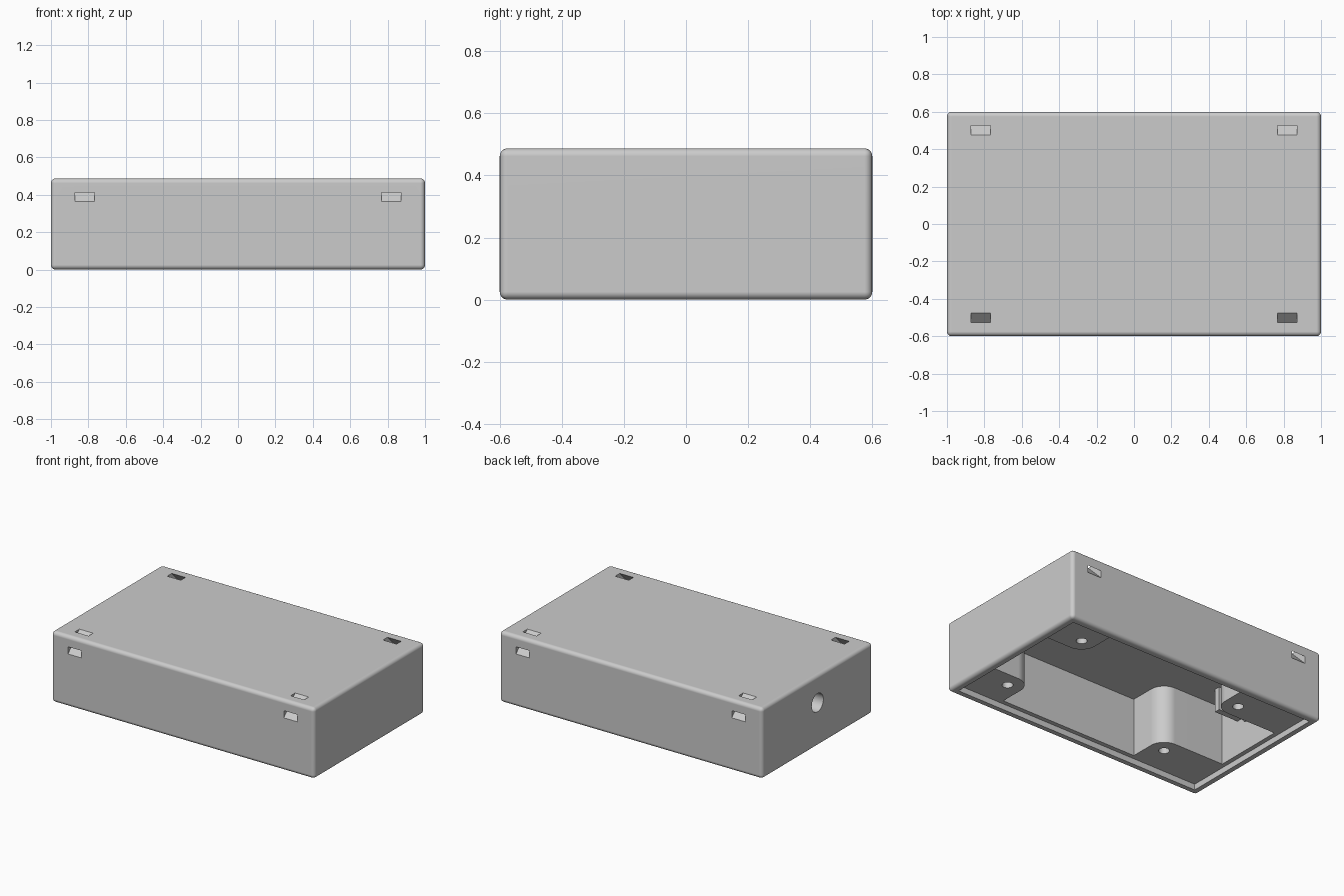
import bpy, bmesh, math
from mathutils import Matrix

cube = bpy.data.objects.get("Cube")
if cube:
    bpy.data.objects.remove(cube, do_unlink=True)

HEIGHT, CEILING, LEDGE = 0.487, 0.44, 0.04
POST_Y, POST_R = 0.355, 0.105
POST_X = {1: 0.72, -1: -0.54}

grey = bpy.data.materials.new("light_grey")
grey.use_nodes = True
grey.diffuse_color = (0.6, 0.6, 0.6, 1)
grey.node_tree.nodes["Principled BSDF"].inputs["Base Color"].default_value = (0.6, 0.6, 0.6, 1)


def make(name, bm):
    bmesh.ops.recalc_face_normals(bm, faces=bm.faces)
    mesh = bpy.data.meshes.new(name)
    bm.to_mesh(mesh)
    bm.free()
    mesh.materials.append(grey)
    obj = bpy.data.objects.new(name, mesh)
    bpy.context.collection.objects.link(obj)
    return obj


def box(name, center, size, tilt=0.0, bevel=0.0):
    bm = bmesh.new()
    matrix = Matrix.Translation(center) @ Matrix.Rotation(tilt, 4, 'X') @ Matrix.Diagonal((*size, 1))
    bmesh.ops.create_cube(bm, size=1, matrix=matrix)
    if bevel:
        bmesh.ops.bevel(bm, geom=bm.edges[:], offset=bevel, segments=5, profile=0.5, affect='EDGES')
    return make(name, bm)


def cylinder(name, center, radius, depth, rotation=None):
    bm = bmesh.new()
    matrix = Matrix.Translation(center) @ (rotation or Matrix())
    bmesh.ops.create_cone(bm, cap_ends=True, segments=32, radius1=radius, radius2=radius,
                          depth=depth, matrix=matrix)
    return make(name, bm)


def prism(name, points, bottom, top):
    bm = bmesh.new()
    face = bm.faces.new([bm.verts.new((x, y, bottom)) for x, y in points])
    extruded = bmesh.ops.extrude_face_region(bm, geom=[face])
    verts = [v for v in extruded["geom"] if isinstance(v, bmesh.types.BMVert)]
    bmesh.ops.translate(bm, verts=verts, vec=(0, 0, top - bottom))
    return make(name, bm)


def cut(target, cutter):
    cutter.hide_render = True
    mod = target.modifiers.new("cut", 'BOOLEAN')
    mod.operation, mod.solver, mod.object = 'DIFFERENCE', 'EXACT', cutter
    bpy.context.view_layer.objects.active = target
    bpy.ops.object.modifier_apply(modifier=mod.name)
    bpy.data.objects.remove(cutter, do_unlink=True)


# Outer shell with rounded edges
shell = box("enclosure_shell", (0, 0, HEIGHT / 2), (2, 1.2, HEIGHT), bevel=0.025)

# Lid recess underneath
cut(shell, box("lid_recess", (0, 0, 0), (1.9, 1.1, LEDGE * 2)))

# Cavity outline running around the four rounded corner posts
outline = []
for sx, sy in ((1, 1), (-1, 1), (-1, -1), (1, -1)):
    px = POST_X[sx]
    corner = [(sx * 0.92, sy * (POST_Y - POST_R))]
    for i in range(13):
        t = math.pi / 2 * i / 12
        corner.append((px - sx * POST_R * math.sin(t), sy * (POST_Y - POST_R * math.cos(t))))
    corner.append((px - sx * POST_R, sy * 0.52))
    outline += corner if sx * sy > 0 else corner[::-1]
cut(shell, prism("cavity", outline, 0.01, CEILING))

# Screw holes in the posts, and diagonal strap slots at the upper edges
for sx in (1, -1):
    for sy in (1, -1):
        cut(shell, cylinder("screw_hole", (POST_X[sx], sy * POST_Y, 0.14), 0.034, 0.3))
        cut(shell, box("strap_slot", (sx * 0.82, sy * 0.55, 0.438), (0.104, 0.4, 0.035),
                       tilt=-sy * math.pi / 4))

# Cable hole through the right end wall
cut(shell, cylinder("cable_hole", (-0.96, 0, 0.3), 0.063, 0.2, Matrix.Rotation(math.pi / 2, 4, 'Y')))

# Small rib inside beside the cable hole
rib = box("cable_rib", (-0.835, -0.085, 0.365), (0.19, 0.04, 0.17))

# Smooth rounded edges, crisp flat faces
bpy.ops.object.select_all(action='DESELECT')
shell.select_set(True)
bpy.context.view_layer.objects.active = shell
bpy.ops.object.shade_smooth_by_angle(angle=math.radians(30))
weighted = shell.modifiers.new("weighted_normals", 'WEIGHTED_NORMAL')
weighted.keep_sharp = True
